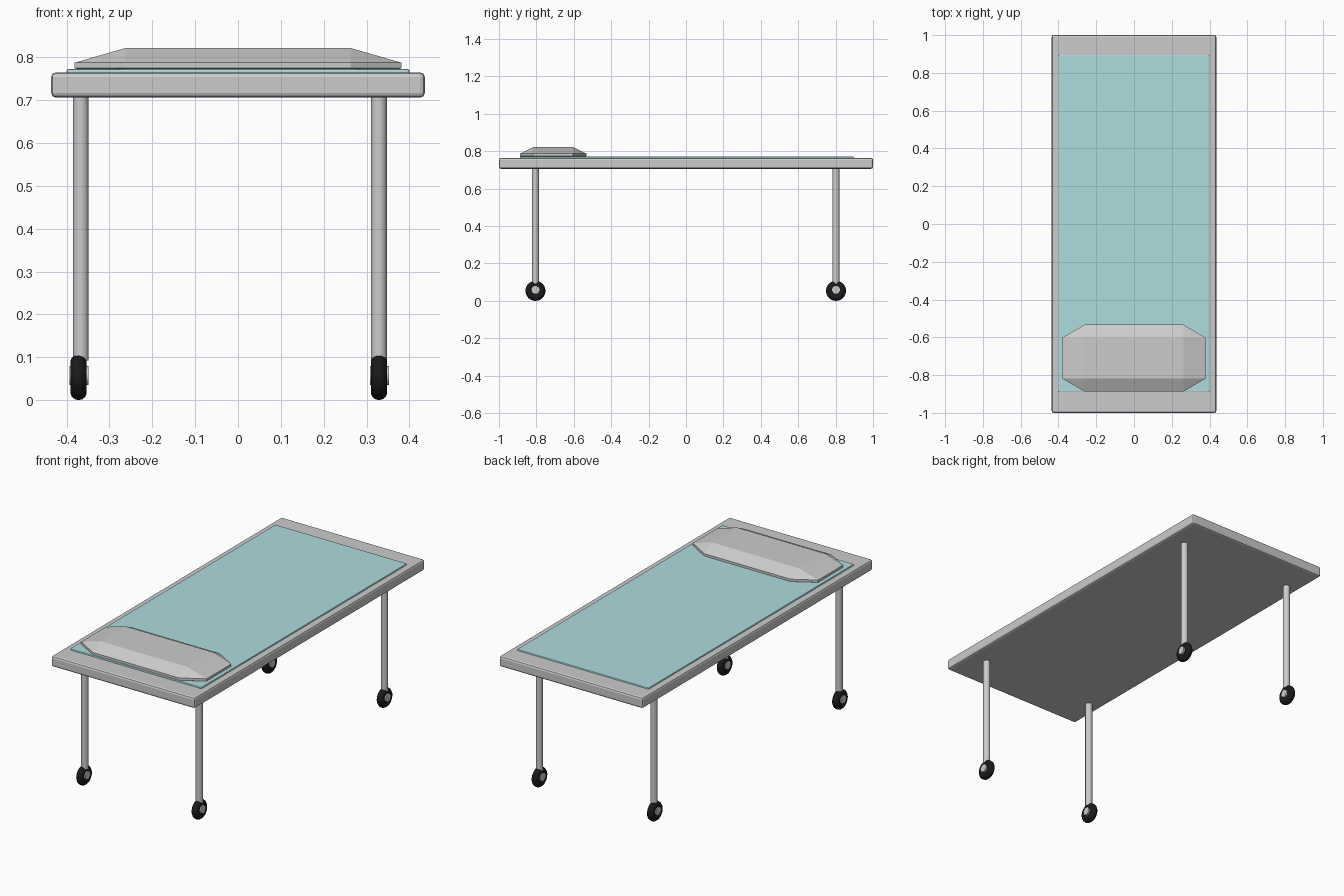
import bpy, bmesh
from math import pi

if "Cube" in bpy.data.objects:
    bpy.data.objects.remove(bpy.data.objects["Cube"])


def paint(ob, name, rgb):
    mat = bpy.data.materials.get(name) or bpy.data.materials.new(name)
    mat.diffuse_color = (*rgb, 1)
    mat.use_nodes = True
    mat.node_tree.nodes["Principled BSDF"].inputs["Base Color"].default_value = mat.diffuse_color
    ob.data.materials.append(mat)


def box(name, lo, hi, bevel):
    bpy.ops.mesh.primitive_cube_add(size=1, location=[(a + b) / 2 for a, b in zip(lo, hi)])
    ob = bpy.context.object
    ob.name = name
    ob.scale = [b - a for a, b in zip(lo, hi)]
    bpy.ops.object.transform_apply(location=False, rotation=False, scale=True)
    mod = ob.modifiers.new("edge", "BEVEL")
    mod.width = bevel
    mod.segments = 2
    return ob


def cylinder(name, radius, depth, loc, rot=(0, 0, 0)):
    bpy.ops.mesh.primitive_cylinder_add(vertices=24, radius=radius, depth=depth,
                                        location=loc, rotation=rot)
    ob = bpy.context.object
    ob.name = name
    bpy.ops.object.shade_smooth_by_angle()
    return ob


# Bed frame and mattress sheet
box("bed_frame", (-0.436, -1, 0.706), (0.436, 1, 0.765), 0.011)
sheet = box("mattress_sheet", (-0.4, -0.888, 0.74), (0.4, 0.896, 0.773), 0.005)
paint(sheet, "teal_fabric", (0.42, 0.72, 0.74))

# Pillow: chamfered block, hull of three slabs' corners
outer, inner = (0.381, 0.177, 0.041), (0.262, 0.107, 0.0065)
bm = bmesh.new()
for axis in range(3):
    size = [outer[i] if i == axis else inner[i] for i in range(3)]
    for sx in (-1, 1):
        for sy in (-1, 1):
            for sz in (-1, 1):
                bm.verts.new((sx * size[0], sy * size[1], sz * size[2]))
bmesh.ops.convex_hull(bm, input=bm.verts)
bmesh.ops.dissolve_limit(bm, angle_limit=0.01, verts=bm.verts, edges=bm.edges)
mesh = bpy.data.meshes.new("pillow")
bm.to_mesh(mesh)
bm.free()
pillow = bpy.data.objects.new("pillow", mesh)
pillow.location = (0, -0.71, 0.781)
bpy.context.collection.objects.link(pillow)

# Legs with castor wheels
for end, y in (("front", -0.805), ("back", 0.802)):
    for side, leg_x, wheel_x in (("left", -0.367, -0.372), ("right", 0.329, 0.329)):
        cylinder(f"{end}_{side}_leg", 0.0185, 0.628, (leg_x, y, 0.406))
        bpy.ops.mesh.primitive_torus_add(major_radius=0.034, minor_radius=0.0195,
                                         major_segments=32, minor_segments=14,
                                         location=(wheel_x, y, 0.0535), rotation=(0, pi / 2, 0))
        tyre = bpy.context.object
        tyre.name = f"{end}_{side}_tyre"
        bpy.ops.object.shade_smooth()
        paint(tyre, "black_rubber", (0.01, 0.01, 0.01))
        cylinder(f"{end}_{side}_hub", 0.022, 0.045, (wheel_x + 0.001, y, 0.0575), (0, pi / 2, 0))
